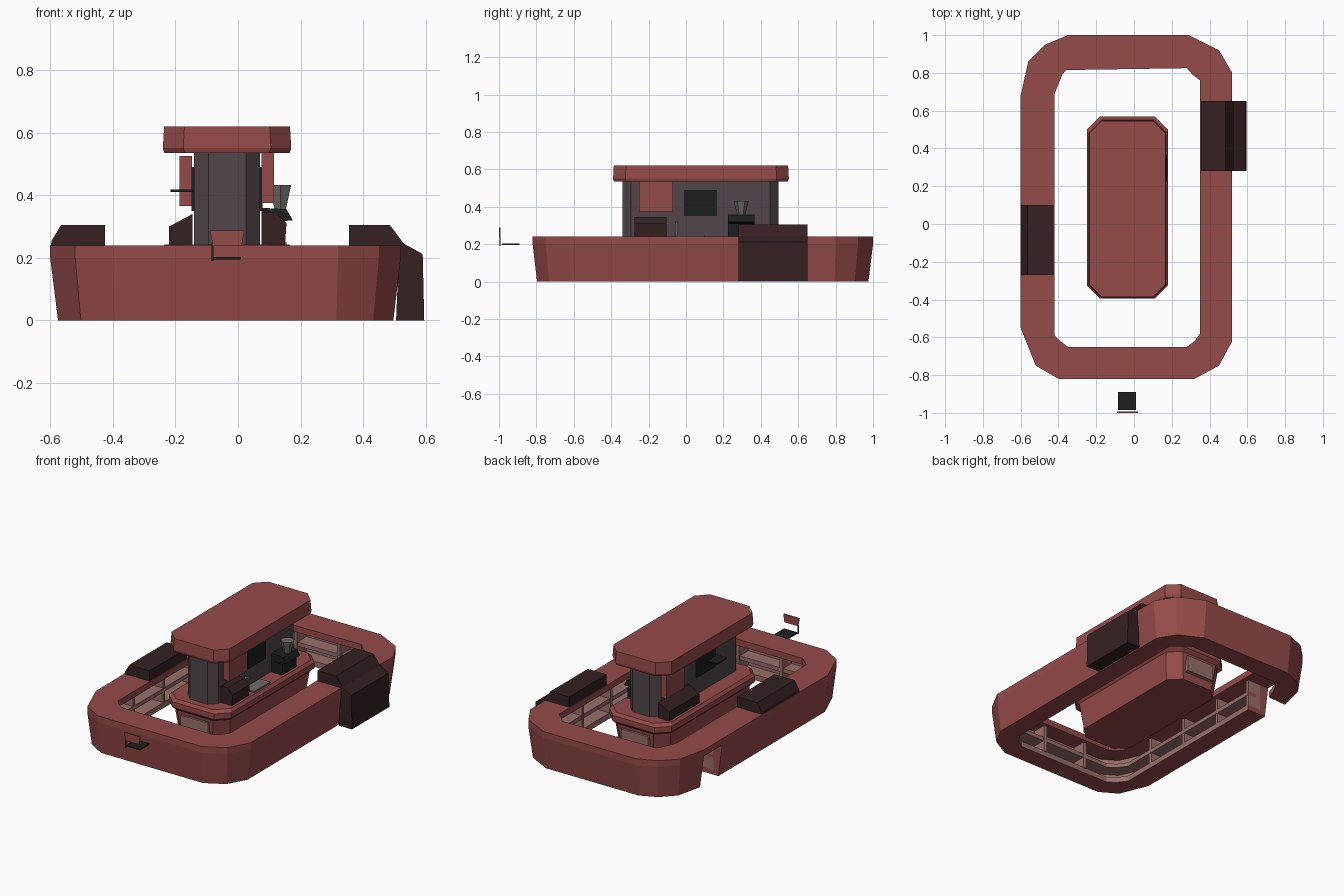
import bpy, bmesh

if "Cube" in bpy.data.objects:
    bpy.data.objects.remove(bpy.data.objects["Cube"])

def mat(name, c):
    m = bpy.data.materials.new(name)
    m.diffuse_color = (*c, 1)
    m.use_nodes = True
    m.node_tree.nodes["Principled BSDF"].inputs["Base Color"].default_value = m.diffuse_color
    return m

RED = mat("red_paint", (.30, .07, .066))
DARK = mat("dark_brown", (.035, .015, .015))
WALL = mat("wall_grey", (.085, .062, .07))
PINK = mat("pale_wood", (.32, .16, .14))
BLACK = mat("black", (.012, .014, .013))
STEEL = mat("steel", (.16, .15, .14))

def finish(name, bm, *mats):
    bmesh.ops.recalc_face_normals(bm, faces=bm.faces)
    me = bpy.data.meshes.new(name)
    bm.to_mesh(me)
    bm.free()
    for m in mats:
        me.materials.append(m)
    ob = bpy.data.objects.new(name, me)
    bpy.context.collection.objects.link(ob)
    return ob

def box(name, x, y, z, m):
    prism(name, [(x[0], z[0]), (x[1], z[0]), (x[1], z[1]), (x[0], z[1])], y, m)

def prism(name, prof, y, m):
    """Extrude an x-z profile along y."""
    bm = bmesh.new()
    a, b = [[bm.verts.new((px, yy, pz)) for px, pz in prof] for yy in y]
    n = len(prof)
    bm.faces.new(a)
    bm.faces.new(b)
    for i in range(n):
        bm.faces.new((a[i], a[(i + 1) % n], b[(i + 1) % n], b[i]))
    finish(name, bm, m)

def octagon(x, y, c, d=0):
    x0, x1, y0, y1 = x[0] + d, x[1] - d, y[0] + d, y[1] - d
    return [(x0 + c, y0), (x1 - c, y0), (x1, y0 + c), (x1, y1 - c),
            (x1 - c, y1), (x0 + c, y1), (x0, y1 - c), (x0, y0 + c)]

def stack(name, x, y, c, levels, m):
    """Chamfered block lofted through (z, inset) levels."""
    bm = bmesh.new()
    rings = [[bm.verts.new((*p, z)) for p in octagon(x, y, c, d)] for z, d in levels]
    for a, b in zip(rings, rings[1:]):
        for i in range(8):
            j = (i + 1) % 8
            bm.faces.new((a[i], a[j], b[j], b[i]))
    bm.faces.new(rings[0])
    bm.faces.new(rings[-1])
    finish(name, bm, m)

# Counter plan: outer and inner edge, running anticlockwise from the left side
outer = [(-.6, -.55), (-.52, -.75), (-.4, -.82), (.32, -.82), (.45, -.75), (.52, -.62),
         (.52, .8), (.45, .92), (.29, 1), (-.35, 1), (-.47, .95), (-.56, .86), (-.6, .68)]
inner = [(-.42, -.59), (-.39, -.62), (-.35, -.65), (.28, -.65), (.32, -.62), (.35, -.58),
         (.35, .76), (.31, .79), (.28, .825), (-.36, .815), (-.38, .79), (-.40, .74), (-.42, .69)]

def sweep(name, out, inn, prof, closed, mats, inside=()):
    """Sweep a (t, z) section, t running from the outer to the inner edge."""
    bm = bmesh.new()
    rings = [[bm.verts.new((o[0] + (i[0] - o[0]) * t, o[1] + (i[1] - o[1]) * t, z))
              for t, z in prof] for o, i in zip(out, inn)]
    n = len(prof)
    pairs = list(zip(rings, rings[1:]))
    if closed:
        pairs.append((rings[-1], rings[0]))
    else:
        bm.faces.new(rings[0])
        bm.faces.new(rings[-1])
    for a, b in pairs:
        for k in range(n):
            j = (k + 1) % n
            f = bm.faces.new((a[k], a[j], b[j], b[k]))
            f.material_index = 1 if k in inside else 0
    finish(name, bm, *mats)

sweep("counter_top", outer, inner, [(0, .2), (0, .24), (1, .24), (1, .2)], True, [RED])
# Counter body with inner shelves, open at the doorway on the left
shelf = [(.14, 0), (0, .2), (.35, .2), (.35, .125), (.85, .125), (.85, .1),
         (.35, .1), (.35, .035), (.85, .035), (.85, 0)]
sweep("counter_body", [(-.6, .5)] + outer, [(-.42, .5)] + inner, shelf, False,
      [RED, PINK], range(2, 9))

# Shelf dividers
for i, y in enumerate((-.4, -.1, .2, .48)):
    box(f"divider_left_{i}", (-.54, -.45), (y, y + .02), (.03, .2), PINK)
    box(f"divider_right_{i}", (.37, .46), (y, y + .02), (.03, .2), PINK)
for i, x in enumerate((-.2, .1)):
    box(f"divider_front_{i}", (x, x + .02), (-.76, -.67), (.03, .2), PINK)
    box(f"divider_back_{i}", (x, x + .02), (.84, .94), (.03, .2), PINK)

# Dark cabinets on the counter
prism("left_cabinet", [(-.598, .24), (-.595, .255), (-.565, .305), (-.425, .305), (-.425, .24)],
      (-.27, .1), DARK)
prism("right_cabinet", [(.355, .24), (.355, .305), (.485, .305), (.53, .245), (.59, .212),
                        (.595, 0), (.505, 0), (.515, .24)], (.28, .65), DARK)

# Central island, wall and roof
IX, IY = (-.25, .18), (-.395, .57)
stack("island_base", IX, IY, .07, [(0, .04), (.17, .02), (.19, 0), (.225, 0), (.242, .015)], RED)
box("island_panel_front", (-.13, .06), (-.385, -.36), (.05, .15), PINK)
box("island_panel_back", (-.13, .06), (.535, .56), (.05, .15), PINK)
stack("island_wall", (-.14, .07), (-.34, .495), .045, [(.24, 0), (.54, 0)], WALL)
stack("roof", (-.24, .17), (-.39, .55), .065, [(.535, .005), (.55, 0), (.62, .004)], RED)

# Hanging signs and menu boards on both faces
box("sign_right", (.075, .115), (-.25, -.07), (.375, .535), RED)
box("sign_left", (-.187, -.147), (.28, .46), (.365, .525), RED)
box("board_right", (.065, .078), (-.01, .165), (.35, .49), BLACK)
box("board_left", (-.148, -.135), (-.08, .1), (.35, .49), BLACK)

# Equipment on the island
prism("till", [(.075, .24), (.15, .24), (.155, .31), (.12, .345), (.075, .345)], (-.275, -.105), DARK)
prism("display_case", [(-.22, .24), (-.22, .3), (-.145, .34), (-.145, .24)], (.18, .48), DARK)
box("machine_body", (.075, .15), (.225, .365), (.24, .31), BLACK)
prism("machine_top", [(.075, .31), (.175, .32), (.155, .355), (.075, .36)], (.225, .365), BLACK)
box("sink", (.08, .155), (-.06, .1), (.241, .25), STEEL)
box("tap_post", (.085, .095), (-.055, -.045), (.25, .325), STEEL)
box("tap_spout", (.085, .12), (-.055, -.045), (.315, .325), STEEL)
box("wall_bracket", (-.215, -.14), (-.1, 0), (.41, .418), BLACK)

# Tapered hopper on the machine
bm = bmesh.new()
bmesh.ops.create_cone(bm, cap_ends=True, segments=6, radius1=.02, radius2=.04, depth=.08)
bmesh.ops.translate(bm, verts=bm.verts, vec=(.135, .295, .392))
finish("hopper", bm, STEEL)

# Small stand in front: tray, post and sign
box("stand_tray", (-.085, .01), (-.985, -.89), (.195, .203), BLACK)
box("stand_post", (-.084, -.078), (-.998, -.992), (.19, .245), DARK)
prism("stand_sign", [(-.09, .288), (-.08, .238), (.012, .238), (.02, .288)], (-1, -.992), RED)
